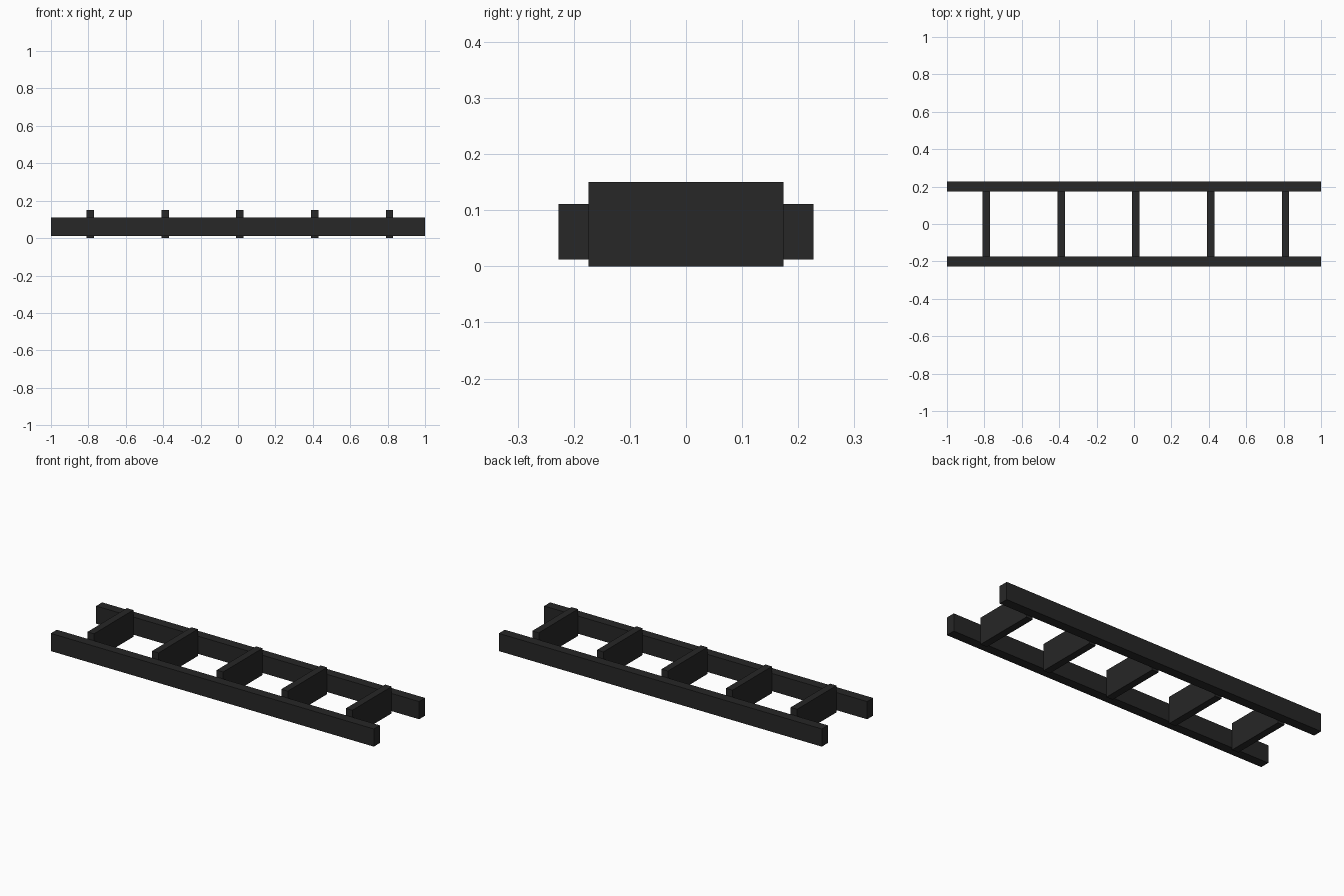
import bpy

if "Cube" in bpy.data.objects:
    bpy.data.objects.remove(bpy.data.objects["Cube"])

mat = bpy.data.materials.new("dark_metal")
mat.diffuse_color = (0.02, 0.02, 0.02, 1)
mat.use_nodes = True
mat.node_tree.nodes["Principled BSDF"].inputs["Base Color"].default_value = mat.diffuse_color


def box(name, lo, hi):
    """Axis-aligned box between two corners."""
    bpy.ops.mesh.primitive_cube_add(size=1)
    ob = bpy.context.object
    ob.name = name
    ob.location = [(a + b) / 2 for a, b in zip(lo, hi)]
    ob.scale = [b - a for a, b in zip(lo, hi)]
    bpy.ops.object.transform_apply(location=True, rotation=False, scale=True)
    ob.data.materials.append(mat)
    return ob


INNER, OUTER = 0.174, 0.227

# Long side rails
box("front_rail", (-1, -OUTER, 0.012), (1, -INNER, 0.111))
box("back_rail", (-1, INNER, 0.012), (1, OUTER, 0.111))

# Five taller cross plates, set slightly right of centre
for i in range(5):
    x = -0.79 + 0.4 * i
    box(f"cross_plate_{i + 1}", (x - 0.02, -INNER, 0), (x + 0.02, INNER, 0.15))
